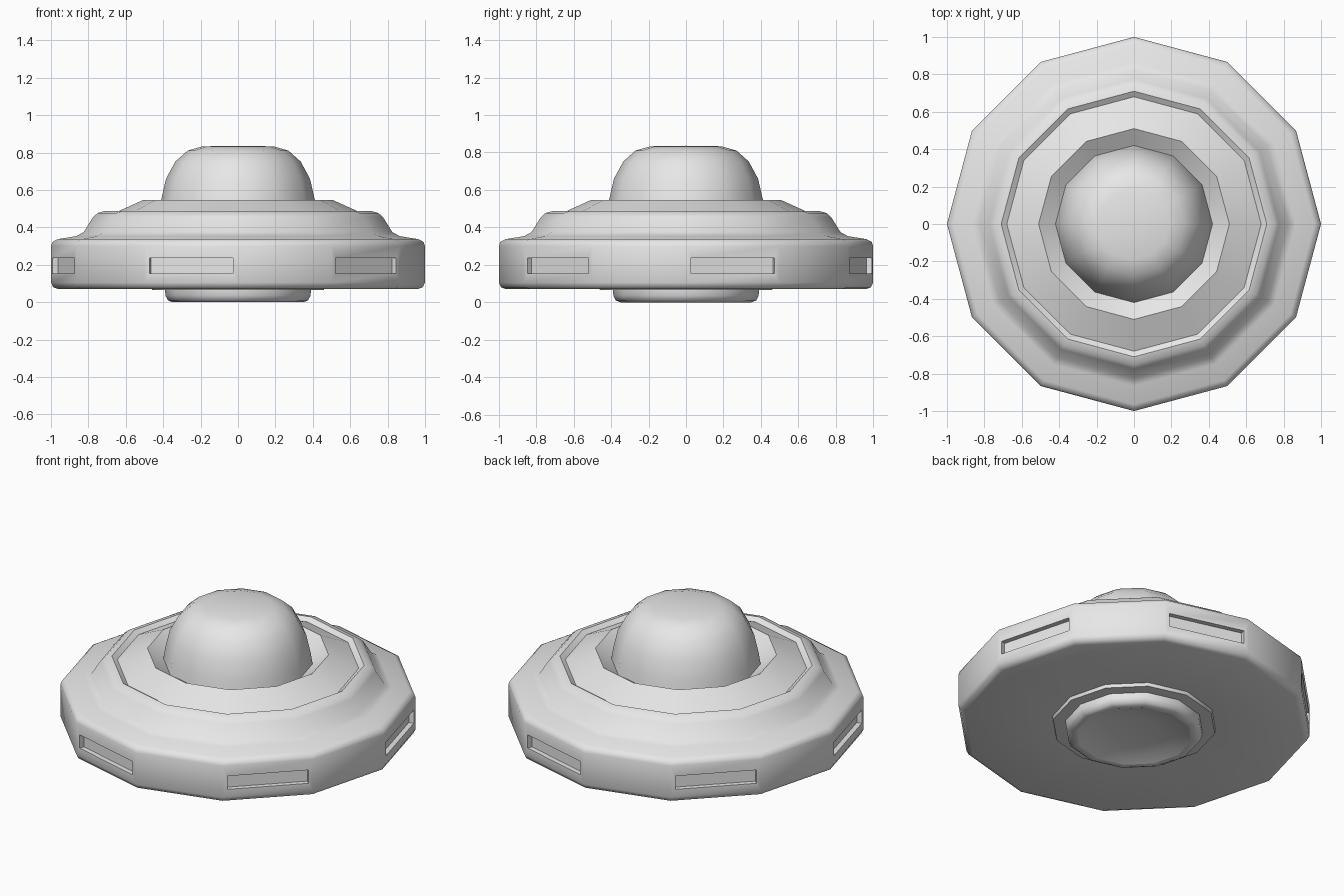
import bpy
import bmesh
from math import cos, sin, pi, atan2

SIDES = 12

cube = bpy.data.objects.get("Cube")
if cube:
    bpy.data.objects.remove(cube, do_unlink=True)

# Single grey hull paint
GREY = (0.8, 0.8, 0.8, 1)
paint = bpy.data.materials.new("light_grey")
paint.use_nodes = True
paint.diffuse_color = GREY
paint.node_tree.nodes["Principled BSDF"].inputs["Base Color"].default_value = GREY


def lathe(profile, sharp=()):
    """Revolve (radius, height) points, listed bottom to top, with sharp rings by index."""
    bm = bmesh.new()
    rings = []
    for r, z in profile:
        if r == 0:
            rings.append([bm.verts.new((0, 0, z))] * SIDES)
        else:
            rings.append([bm.verts.new((r * cos(2 * pi * i / SIDES), r * sin(2 * pi * i / SIDES), z))
                          for i in range(SIDES)])
    for low, high in zip(rings, rings[1:]):
        for i in range(SIDES):
            j = (i + 1) % SIDES
            corners = dict.fromkeys((low[i], low[j], high[j], high[i]))
            bm.faces.new(list(corners))
    for k in sharp:
        for i in range(SIDES):
            bm.edges.get((rings[k][i], rings[k][(i + 1) % SIDES])).smooth = False
    for f in bm.faces:
        f.smooth = True
    bm.normal_update()
    return bm


def finish(bm, name):
    mesh = bpy.data.meshes.new(name)
    bm.to_mesh(mesh)
    bm.free()
    mesh.materials.append(paint)
    obj = bpy.data.objects.new(name, mesh)
    bpy.context.collection.objects.link(obj)


# Hull: underside collar, rim, stepped deck and dome recess
hull = lathe([(0.39, 0.065), (0.46, 0.065), (0.465, 0.085), (0.96, 0.07), (0.988, 0.08), (1, 0.105),
              (1, 0.3), (0.992, 0.322), (0.965, 0.337), (0.865, 0.353), (0.825, 0.375), (0.775, 0.455),
              (0.75, 0.477), (0.71, 0.488), (0.68, 0.468), (0.51, 0.545), (0.42, 0.485)],
             sharp=(0, 1, 2, 13, 14, 15, 16))

# Recessed slots in every other rim panel
panels = [f for f in hull.faces
          if abs(f.normal.z) < 0.01 and f.calc_center_median().xy.length > 0.9
          and round((atan2(f.normal.y, f.normal.x) * 180 / pi - 15) / 30) % 2 == 0]
bmesh.ops.inset_individual(hull, faces=panels, thickness=0.041)
for f in panels:
    mid = f.calc_center_median().z
    for v in f.verts:
        v.co.z = 0.195 + (0.041 if v.co.z > mid else -0.041)
    for e in f.edges:
        e.smooth = False
walls = bmesh.ops.inset_individual(hull, faces=panels, thickness=0, depth=-0.03)["faces"]
for f in walls + panels:
    f.smooth = False
finish(hull, "hull")

# Dome
finish(lathe([(0.42, 0.485), (0.41, 0.55), (0.385, 0.66), (0.335, 0.752), (0.27, 0.81), (0.19, 0.833),
              (0, 0.836)]), "dome")

# Underside emitter with a shallow hollow
finish(lathe([(0, 0.045), (0.15, 0.04), (0.26, 0.025), (0.325, 0.002), (0.35, 0), (0.375, 0.01),
              (0.388, 0.035), (0.39, 0.065)], sharp=(3,)), "emitter")
